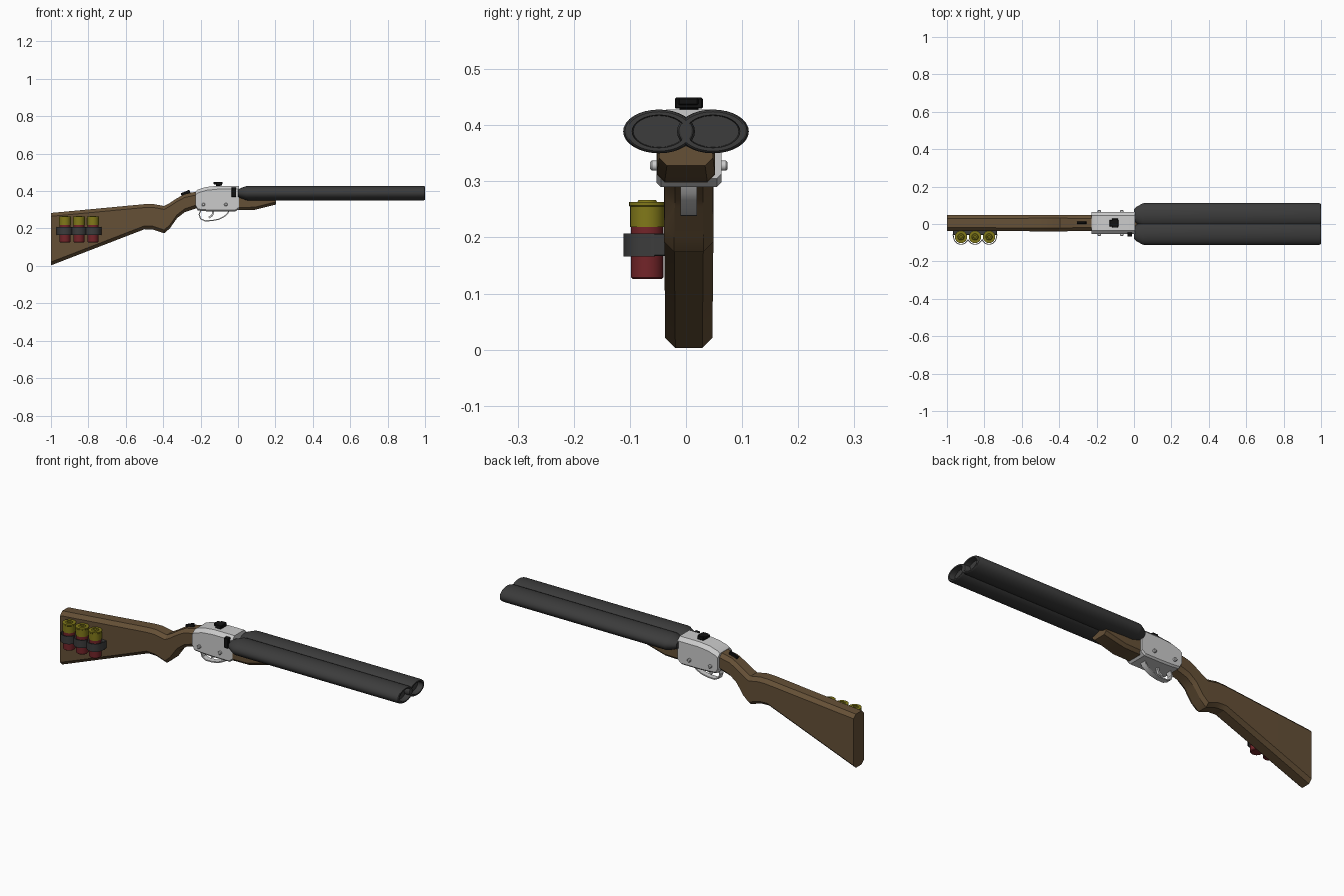
import bpy, bmesh
from math import sin, cos, pi, radians
from mathutils import Vector, Matrix

if "Cube" in bpy.data.objects:
    bpy.data.objects.remove(bpy.data.objects["Cube"])


def material(name, rgb):
    m = bpy.data.materials.new(name)
    m.diffuse_color = (*rgb, 1)
    m.use_nodes = True
    m.node_tree.nodes["Principled BSDF"].inputs["Base Color"].default_value = m.diffuse_color
    return m


wood = material("wood", (0.13, 0.08, 0.037))
steel = material("dark_steel", (0.045, 0.045, 0.045))
black = material("black", (0.006, 0.006, 0.006))
red = material("shell_red", (0.17, 0.018, 0.022))
yellow = material("shell_yellow", (0.22, 0.19, 0.01))


def finish(name, bm, mat=None, angle=30):
    bmesh.ops.recalc_face_normals(bm, faces=bm.faces)
    me = bpy.data.meshes.new(name)
    bm.to_mesh(me)
    bm.free()
    ob = bpy.data.objects.new(name, me)
    bpy.context.collection.objects.link(ob)
    if mat:
        me.materials.append(mat)
    bpy.ops.object.select_all(action='DESELECT')
    ob.select_set(True)
    bpy.context.view_layer.objects.active = ob
    if angle:
        bpy.ops.object.shade_smooth_by_angle(angle=radians(angle))
    return ob


def skin(name, rings, mat=None, angle=30):
    """Bridge rings of points and cap both ends."""
    bm = bmesh.new()
    vs = [[bm.verts.new(p) for p in r] for r in rings]
    n = len(vs[0])
    for a, b in zip(vs, vs[1:]):
        for i in range(n):
            j = (i + 1) % n
            bm.faces.new((a[i], a[j], b[j], b[i]))
    bm.faces.new(vs[0])
    bm.faces.new(vs[-1])
    return finish(name, bm, mat, angle)


def chamfered(x, top, bot, hw, cy, ct, cb):
    """Eight-sided section across the gun."""
    half = [(hw - cb, bot), (hw, bot + cb), (hw, top - ct), (hw - ct, top)]
    pts = half + [(-y, z) for y, z in reversed(half)]
    return [(x, cy + y, z) for y, z in pts]


def turned(name, centre, axis, profile, mat=None, n=24, sy=1.0, sz=1.0):
    """Lathe: profile is (distance along axis, radius)."""
    rings = []
    for d, r in profile:
        ring = []
        for i in range(n):
            u, v = r * cos(2 * pi * i / n), r * sin(2 * pi * i / n)
            off = {'X': (d, u * sy, v * sz), 'Y': (u, d, v), 'Z': (u, v, d)}[axis]
            ring.append(Vector(centre) + Vector(off))
        rings.append(ring)
    return skin(name, rings, mat)


def box(name, lo, hi, mat, tilt=0.0):
    lo, hi = Vector(lo), Vector(hi)
    bm = bmesh.new()
    bmesh.ops.create_cube(bm, size=1, matrix=Matrix.Translation((lo + hi) / 2)
                          @ Matrix.Rotation(-tilt, 4, 'Y') @ Matrix.Diagonal((*(hi - lo), 1)))
    bmesh.ops.bevel(bm, geom=bm.edges[:], offset=0.002, segments=1, affect='EDGES')
    return finish(name, bm, mat, 0)


def strip(name, path, width, thick, move, mat=None, axis='Y'):
    """Flat strip following a 2D path, as a solid ribbon."""
    rings = []
    for i, p in enumerate(path):
        a, b = Vector(path[max(i - 1, 0)]), Vector(path[min(i + 1, len(path) - 1)])
        t = (b - a).normalized()
        nrm = Vector((-t.y, t.x)) * thick / 2
        ring = []
        for s, w in ((-1, -1), (1, -1), (1, 1), (-1, 1)):
            q = Vector(p) + nrm * s
            e = move + w * width / 2
            ring.append((q.x, e, q.y) if axis == 'Y' else (q.x, q.y, e))
        rings.append(ring)
    return skin(name, rings, mat)


CY = 0.005

# Stock: butt, comb, pistol grip and wrist
stock = [(-1.0, 0.283, 0.003, 0.042), (-0.50, 0.330, 0.196, 0.044), (-0.455, 0.331, 0.194, 0.044),
         (-0.395, 0.320, 0.174, 0.044), (-0.365, 0.336, 0.200, 0.044), (-0.326, 0.362, 0.255, 0.043),
         (-0.285, 0.384, 0.287, 0.043), (-0.20, 0.402, 0.315, 0.043)]
skin("stock", [chamfered(x, t, b, w, CY, 0.018, 0.018) for x, t, b, w in stock], wood, 20)

# Fore-end under the barrels
fore = [(-0.01, 0.375, 0.298, 0.052), (0.09, 0.375, 0.300, 0.052), (0.203, 0.375, 0.328, 0.048)]
skin("fore_end", [chamfered(x, t, b, w, 0, 0.004, 0.014) for x, t, b, w in fore], wood, 20)

# Receiver body
recv = [(-0.227, 0.398, 0.318), (-0.215, 0.408, 0.296), (-0.17, 0.422, 0.292),
        (-0.11, 0.428, 0.290), (-0.015, 0.428, 0.290), (0.005, 0.428, 0.305)]
skin("receiver", [chamfered(x, t, b, 0.058, CY, 0.018, 0.008) for x, t, b in recv], None, 25)

# Pins through the receiver
for i, x in enumerate((-0.185, -0.065)):
    turned(f"receiver_pin_{i}", (x, CY, 0.328), 'Y',
           [(-0.069, 0.006), (-0.066, 0.009), (0.066, 0.009), (0.069, 0.006)], None, 16)

# Pair of oval barrels with recessed bores
for side, s in (("left", 1), ("right", -1)):
    turned(f"barrel_{side}", (0, s * 0.048, 0.389), 'X',
           [(0.0, 0.5), (0.01, 0.65), (0.045, 0.97), (0.055, 1), (0.99, 1), (0.998, 0.95),
            (1.0, 0.90), (1.0, 0.75), (0.97, 0.72)], steel, 32, 0.064, 0.039)

# Rear sight, safety catch and side latch
box("sight_base", (-0.117, -0.012, 0.424), (-0.093, 0.022, 0.438), black)
box("sight_top", (-0.131, -0.014, 0.436), (-0.083, 0.022, 0.449), black)
box("sight_ear", (-0.117, -0.020, 0.430), (-0.085, 0.030, 0.449), black)
box("safety_catch", (-0.305, 0.0, 0.380), (-0.255, 0.013, 0.398), black, 0.4)
box("side_latch", (-0.035, -0.068, 0.368), (-0.010, -0.045, 0.420), black)

# Trigger guard and trigger
guard = [(-0.195, 0.305), (-0.208, 0.275), (-0.200, 0.252), (-0.178, 0.241), (-0.140, 0.242),
         (-0.105, 0.249), (-0.075, 0.263), (-0.055, 0.280), (-0.045, 0.300)]
strip("trigger_guard", guard, 0.029, 0.006, CY)
trigger = [(-0.135, 0.300), (-0.133, 0.283), (-0.140, 0.268), (-0.155, 0.258)]
strip("trigger", trigger, 0.012, 0.010, CY)

# Spare shells on the stock
SX, SY = (-0.925, -0.850, -0.775), -0.069
for i, x in enumerate(SX):
    turned(f"shell_case_{i}", (x, SY, 0), 'Z',
           [(0.126, 0.026), (0.129, 0.029), (0.222, 0.029)], red, 20)
    turned(f"shell_cap_{i}", (x, SY, 0), 'Z',
           [(0.219, 0.031), (0.255, 0.031), (0.257, 0.033), (0.263, 0.033), (0.263, 0.018),
            (0.267, 0.015), (0.267, 0.009), (0.263, 0.007)], yellow, 20)

# Strap looping round the shells
loops = [(-0.968, -0.056)]
for x in SX:
    for k in range(9):
        a = radians(160 - k * 17.5)
        loops.append((x + 0.039 * cos(a), SY - 0.040 * sin(a)))
loops.append((-0.732, -0.056))
strip("shell_strap", loops, 0.041, 0.004, 0.187, steel, 'Z')
box("strap_backing", (-0.968, -0.058, 0.167), (-0.732, -0.036, 0.207), steel)
